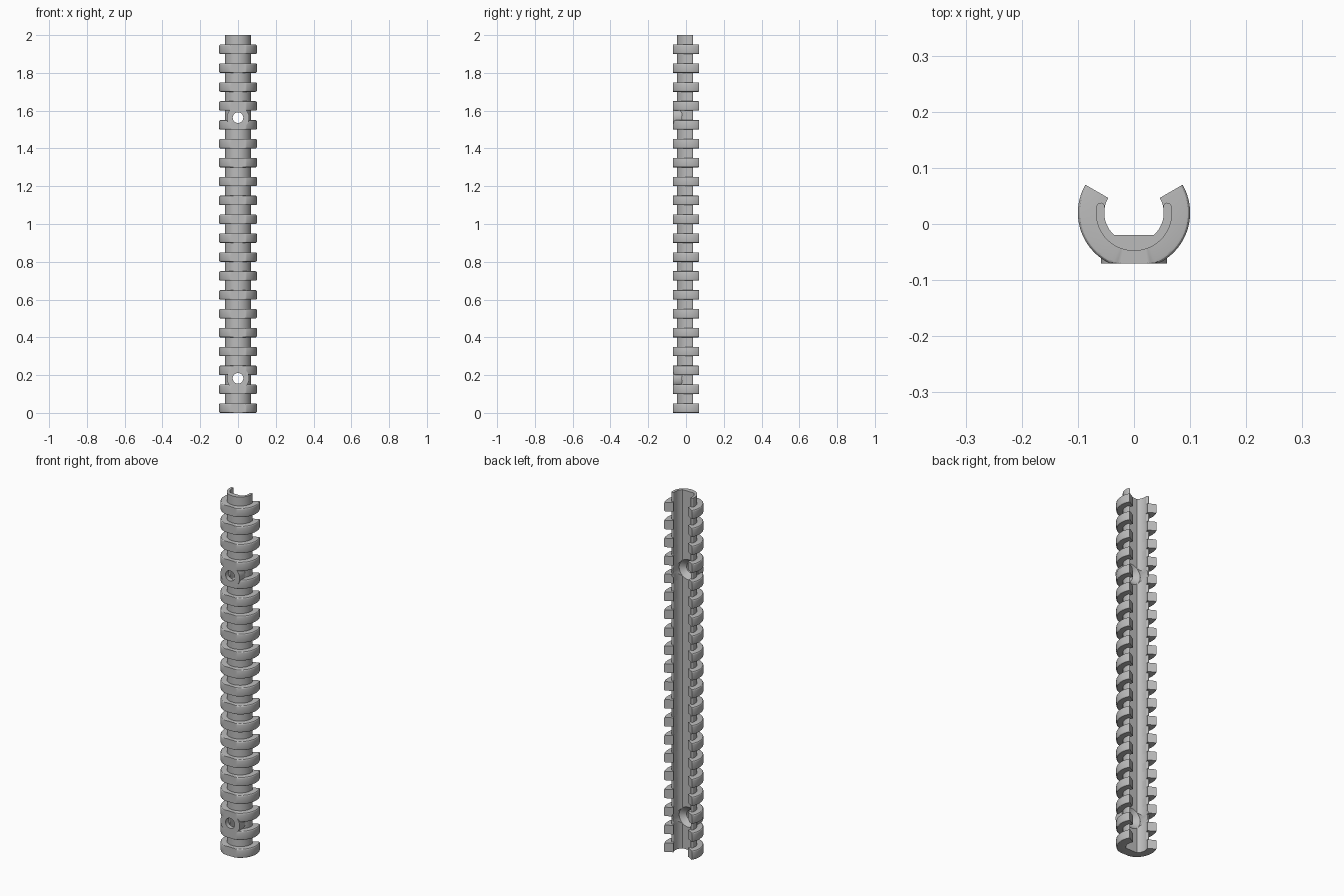
import bpy, bmesh, math
from math import sin, cos, radians, asin, degrees

if "Cube" in bpy.data.objects:
    bpy.data.objects.remove(bpy.data.objects["Cube"])

CY = 0.02            # y of the channel axis
INNER, TUBE, RIB = 0.053, 0.068, 0.1
FLOOR, FRONT = -0.02, -0.07
RIB_H, PITCH, BEVEL = 0.05, 0.1, 0.007
HOLES = (0.183, 1.563)

grey = bpy.data.materials.new("plain grey")
grey.use_nodes = True
grey.diffuse_color = (0.5, 0.5, 0.5, 1)
grey.node_tree.nodes["Principled BSDF"].inputs["Base Color"].default_value = (0.5, 0.5, 0.5, 1)


def loft(bm, sections):
    """Skin closed cross-sections in order and cap both ends."""
    loops = [[bm.verts.new(p) for p in s] for s in sections]
    n = len(loops[0])
    for a, b in zip(loops, loops[1:]):
        for i in range(n):
            j = (i + 1) % n
            bm.faces.new((a[i], a[j], b[j], b[i]))
    bm.faces.new(loops[0])
    bm.faces.new(loops[-1])


def finish(name, bm):
    bmesh.ops.recalc_face_normals(bm, faces=bm.faces)
    mesh = bpy.data.meshes.new(name)
    bm.to_mesh(mesh)
    bm.free()
    mesh.materials.append(grey)
    ob = bpy.data.objects.new(name, mesh)
    bpy.context.collection.objects.link(ob)
    return ob


def polar(r, deg, low):
    """Point on a circle about the axis, flattened below y = low."""
    a = radians(deg)
    return r * cos(a), max(CY + r * sin(a), low)


def break_angles(r, low):
    """The two angles at which a circle meets its flat."""
    d = degrees(asin((low - CY) / r))
    return [d, -180 - d]


def turned(bm, profile, z, n=48):
    """Solid turned about a y-parallel axis; profile is (radius, y)."""
    loft(bm, [[(r * cos(math.tau * i / n), y, z + r * sin(math.tau * i / n))
               for i in range(n)] for r, y in profile])


# Gutter-shaped tube with rounded lips
tip = 10
outer = [polar(TUBE, tip - i * (180 + 2 * tip) / 64, -1) for i in range(65)]
angles = sorted([-180 - tip + i * (180 + 2 * tip) / 64 for i in range(65)]
                + break_angles(INNER, FLOOR))
inner = [polar(INNER, a, FLOOR) for a in angles]
mid, half = (INNER + TUBE) / 2, (TUBE - INNER) / 2


def lip(side):
    """Half-round end of the wall, from outside to inside, on the +x side."""
    t = radians(tip)
    pts = []
    for k in range(1, 8):
        u = math.pi * k / 8
        r, s = mid + half * cos(u), half * sin(u)
        pts.append((side * (r * cos(t) - s * sin(t)), CY + r * sin(t) + s * cos(t)))
    return pts


outline = outer + lip(-1) + inner + lip(1)[::-1]
bm = bmesh.new()
loft(bm, [[(x, y, z) for x, y in outline] for z in (0, 2)])
tube = finish("channel_tube", bm)

# Evenly spaced open ribs, rounded at the outside and flat at the front
angles = sorted([30 - i * 3.75 for i in range(65)] + break_angles(INNER, FLOOR)
                + break_angles(RIB, FRONT) + break_angles(RIB - BEVEL, FRONT))
section = [(INNER, 0), (RIB - BEVEL, 0)]
for k in range(1, 4):
    u = math.pi / 2 * k / 3
    section.append((RIB - BEVEL + BEVEL * sin(u), BEVEL - BEVEL * cos(u)))
section += [(r, RIB_H - h) for r, h in reversed(section)]
bm = bmesh.new()
for i in range(20):
    loft(bm, [[(*polar(r, a, FLOOR if r == INNER else FRONT), i * PITCH + h)
               for r, h in section] for a in angles])
ribs = finish("ribs", bm)

# Round screw bosses on the front
bm = bmesh.new()
for z in HOLES:
    turned(bm, [(0.059, FRONT), (0.059, FLOOR)], z)
bosses = finish("screw_bosses", bm)

# Screw holes, countersunk from the channel side
bm = bmesh.new()
for z in HOLES:
    turned(bm, [(0.028, -0.1), (0.028, -0.045), (0.056, FLOOR), (0.056, 0.12)], z)
cutter = finish("hole_cutter", bm)
cutter.hide_render = True

parts = [tube, ribs, bosses]
for ob in parts:
    mod = ob.modifiers.new("holes", "BOOLEAN")
    mod.operation = "DIFFERENCE"
    mod.solver = "EXACT"
    mod.object = cutter
deps = bpy.context.evaluated_depsgraph_get()
cut = [bpy.data.meshes.new_from_object(ob.evaluated_get(deps)) for ob in parts]
for ob, mesh in zip(parts, cut):
    ob.modifiers.clear()
    ob.data = mesh
bpy.data.objects.remove(cutter)

# Smooth shading with crisp edges
bpy.ops.object.select_all(action="DESELECT")
for ob in parts:
    ob.select_set(True)
bpy.context.view_layer.objects.active = tube
bpy.ops.object.shade_smooth_by_angle(angle=radians(30))
